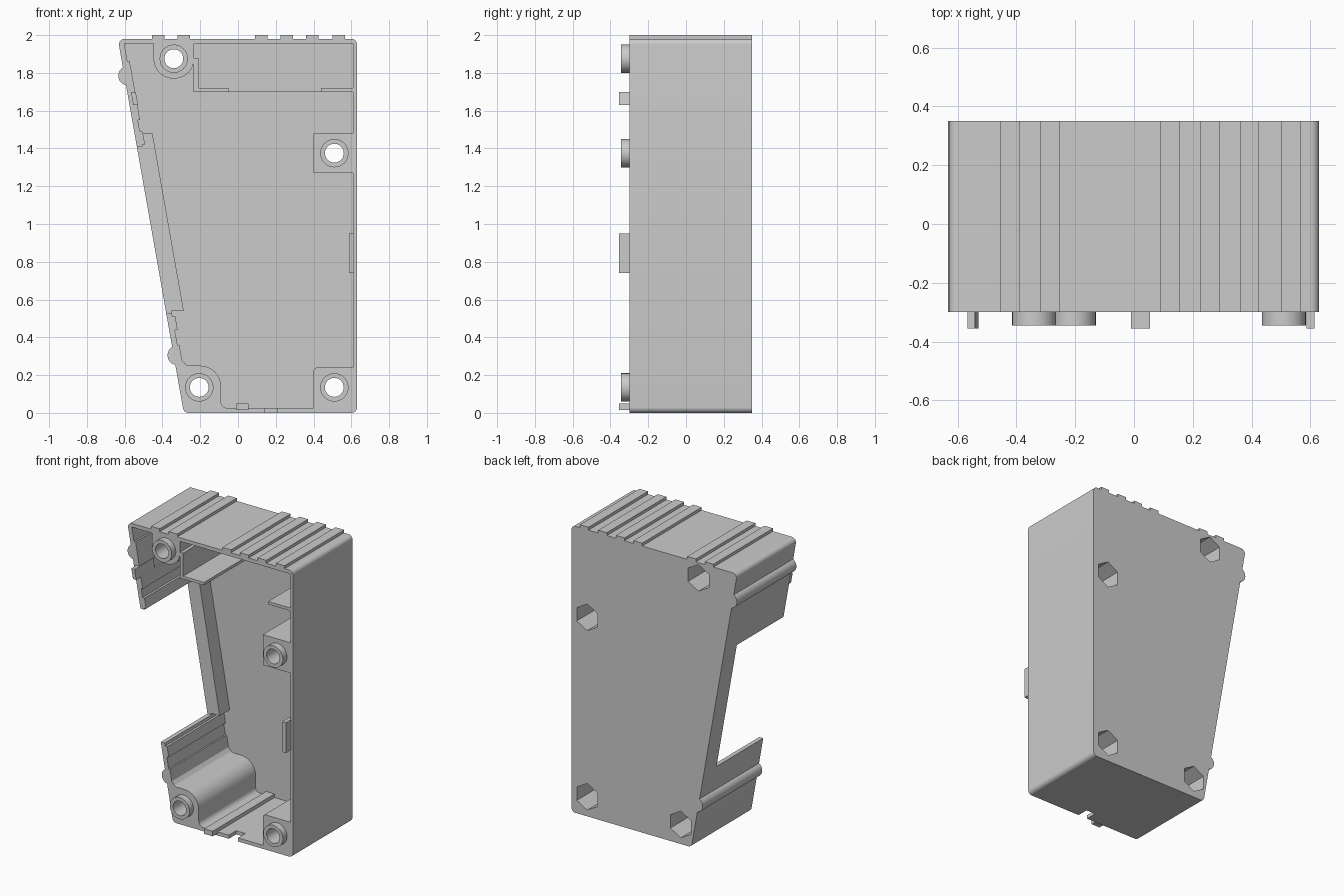
import bpy
import bmesh
from math import pi, sin, cos, tan, radians
from mathutils import Vector

cube = bpy.data.objects.get("Cube")
if cube:
    bpy.data.objects.remove(cube, do_unlink=True)

FRONT, BACK, FLOOR = -0.30, 0.35, 0.32
SLOPE = tan(radians(10))

grey = bpy.data.materials.new("plain grey")
grey.use_nodes = True
colour = (0.6, 0.6, 0.6, 1)
grey.diffuse_color = colour
grey.node_tree.nodes["Principled BSDF"].inputs["Base Color"].default_value = colour


def prism(name, points, y0, y1):
    """Extrude an (x, z) outline along y."""
    bm = bmesh.new()
    face = bm.faces.new([bm.verts.new((p[0], y0, p[1])) for p in points])
    out = bmesh.ops.extrude_face_region(bm, geom=[face])
    verts = [g for g in out["geom"] if isinstance(g, bmesh.types.BMVert)]
    bmesh.ops.translate(bm, verts=verts, vec=(0, y1 - y0, 0))
    bmesh.ops.recalc_face_normals(bm, faces=bm.faces)
    mesh = bpy.data.meshes.new(name)
    bm.to_mesh(mesh)
    bm.free()
    mesh.materials.append(grey)
    obj = bpy.data.objects.new(name, mesh)
    bpy.context.collection.objects.link(obj)
    return obj


def rounded(corners, steps=8):
    """Round each (x, z, radius) corner of an outline."""
    result = []
    for i, (x, z, r) in enumerate(corners):
        p = Vector((x, z))
        if r == 0:
            result.append(p)
            continue
        u = (Vector(corners[i - 1][:2]) - p).normalized()
        v = (Vector(corners[(i + 1) % len(corners)][:2]) - p).normalized()
        half = u.angle(v) / 2
        centre = p + (u + v).normalized() * (r / sin(half))
        a = (p + u * (r / tan(half)) - centre).normalized()
        b = (p + v * (r / tan(half)) - centre).normalized()
        result += [centre + a.slerp(b, k / steps).normalized() * r for k in range(steps + 1)]
    return result


def ngon(x, z, r, sides):
    return [(x + r * sin(2 * pi * k / sides), z + r * cos(2 * pi * k / sides))
            for k in range(sides)]


def rect(x0, x1, z0, z1):
    return [(x0, z0), (x1, z0), (x1, z1), (x0, z1)]


def left(z, inset=0):
    """x of the slanted left-hand edge line at height z."""
    return -0.287 - SLOPE * z + inset


def band(z0, z1, i0, i1):
    """Strip that follows the slanted wall."""
    return [(left(z0, i0), z0), (left(z0, i1), z0), (left(z1, i1), z1), (left(z1, i0), z1)]


def combine(operation, points, y0, y1):
    tool = prism("helper", points, y0, y1)
    tool.hide_render = True
    mod = case.modifiers.new("combine", "BOOLEAN")
    mod.operation = operation
    mod.solver = "EXACT"
    mod.object = tool
    bpy.context.view_layer.objects.active = case
    bpy.ops.object.modifier_apply(modifier=mod.name)
    bpy.data.objects.remove(tool, do_unlink=True)


def add(points, y0=FRONT, y1=FLOOR + 0.01):
    combine("UNION", points, y0, y1)


def cut(points, y0, y1):
    combine("DIFFERENCE", points, y0, y1)


# Outer body with a slanted side
case = prism("case", rounded([(left(0), 0, 0.03), (0.63, 0, 0.03),
                              (0.63, 1.98, 0.03), (left(1.98), 1.98, 0.03)]), FRONT, BACK)

# Grip ribs on top and round beads on the slanted side
for x in (-0.455, -0.32, 0.09, 0.225, 0.36, 0.5):
    add(rect(x, x + 0.066, 1.965, 2.0), FRONT, BACK)
for z in (0.305, 1.785):
    add(ngon(left(z, 0.02), z, 0.052, 32), FRONT, BACK)

# Hollow interior and the side opening
cut([(left(0.025, 0.03), 0.025), (0.61, 0.025), (0.61, 1.955), (left(1.955, 0.03), 1.955)],
    -0.5, FLOOR)
cut(band(0.53, 1.41, -0.08, 0.06), -0.5, 0.21)

# Low lip along the opening
add(band(0.54, 1.48, 0.01, 0.095), 0.21)

# Rails inside the slanted wall
for z0, z1, inset in ((1.70, 1.86, 0.042), (1.55, 1.63, 0.042), (1.42, 1.49, 0.045),
                      (0.44, 0.51, 0.045), (0.27, 0.36, 0.04)):
    add(band(z0, z1, 0.02, inset))

# Solid blocks that carry the screw posts
add(rounded([(-0.447, 1.97, 0), (-0.447, 1.77, 0.104),
             (-0.233, 1.77, 0.104), (-0.233, 1.97, 0)]))
add(rect(0.40, 0.62, 1.27, 1.48))
add(rounded([(0.40, 0.01, 0), (0.62, 0.01, 0), (0.62, 0.24, 0), (0.40, 0.24, 0.02)]))
add(rounded([(left(0.01, 0.01), 0.01, 0), (-0.05, 0.01, 0), (-0.05, 0.025, 0),
             (-0.09, 0.025, 0.035), (-0.09, 0.25, 0.11),
             (left(0.25, 0.06), 0.25, 0.03), (left(0.31, 0.02), 0.31, 0)]))

# Shelves under the top wall
add(rect(-0.235, 0.62, 1.70, 1.965), 0.25)
add(rect(-0.235, -0.05, 1.70, 1.72))
add(rect(-0.235, -0.21, 1.70, 1.88))
add(rect(0.44, 0.62, 1.70, 1.72))

# Locating tabs and floor rail
add(band(1.63, 1.70, 0.02, 0.045), -0.355, -0.15)
add(rect(0.587, 0.615, 0.74, 0.95), -0.355, -0.25)
add(rect(-0.01, 0.055, 0.015, 0.05), -0.355)

# Cable slot in the bottom wall
cut(rect(0.14, 0.21, -0.1, 0.06), -0.5, -0.22)

# Screw posts with through holes and six-sided nut pockets
for x, z in ((-0.34, 1.875), (0.51, 1.375), (0.51, 0.135), (-0.205, 0.135)):
    add(ngon(x, z, 0.075, 32), -0.345, -0.2)
    cut(ngon(x, z, 0.05, 32), -0.5, 0.5)
    cut(ngon(x, z, 0.092, 6), 0.0, 0.5)

bpy.ops.object.select_all(action="DESELECT")
case.select_set(True)
bpy.context.view_layer.objects.active = case
bpy.ops.object.shade_smooth_by_angle(angle=radians(30))
